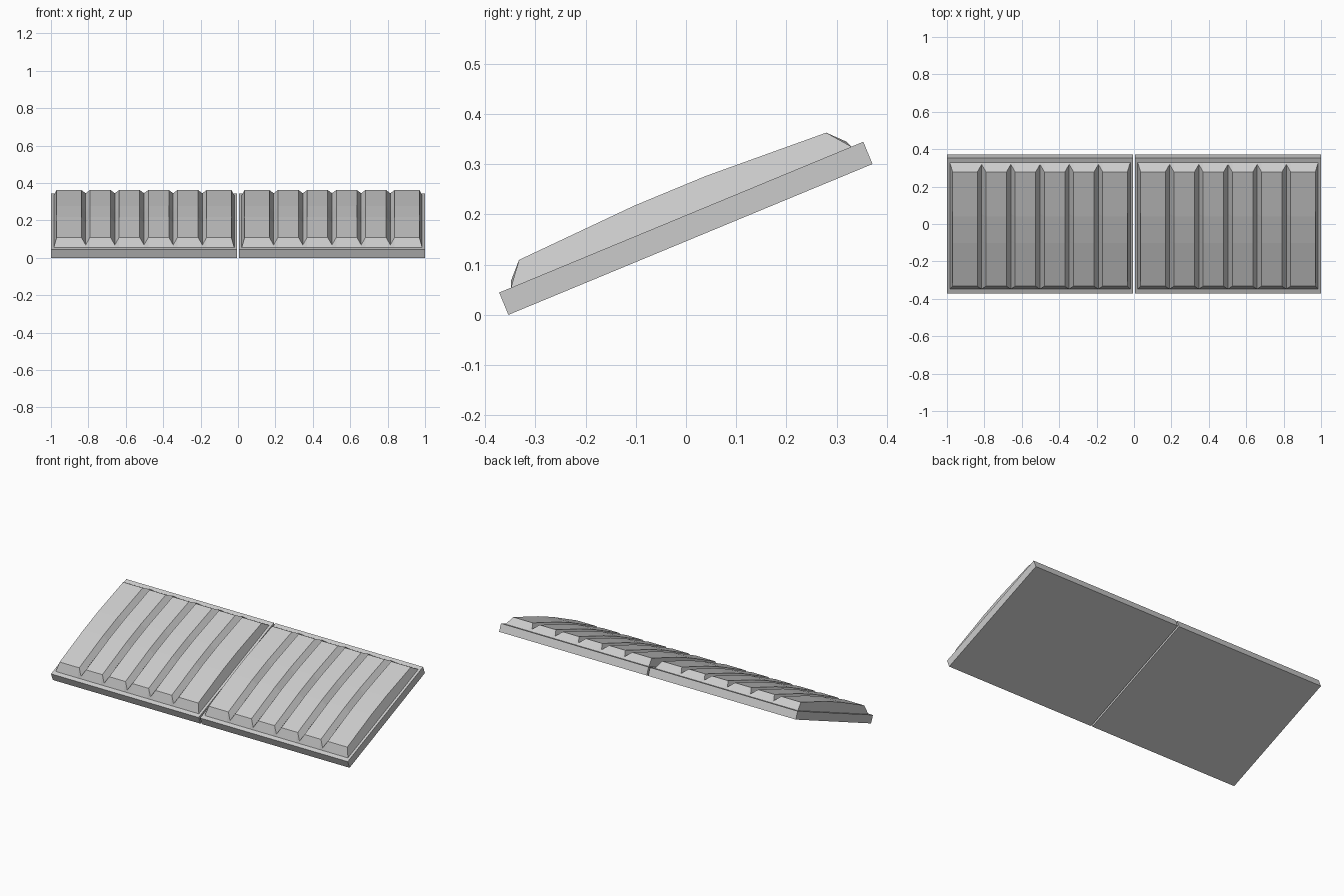
import bpy, bmesh, math
from mathutils import Matrix

if "Cube" in bpy.data.objects:
    bpy.data.objects.remove(bpy.data.objects["Cube"])

TILT = Matrix.Translation((0, -0.0095, 0.1946)) @ Matrix.Rotation(math.radians(22.5), 4, 'X')
HALF_W, HALF_L, THICK = 0.4975, 0.3925, 0.048


def add_object(name, bm, x):
    bmesh.ops.recalc_face_normals(bm, faces=bm.faces)
    mesh = bpy.data.meshes.new(name)
    bm.to_mesh(mesh)
    bm.free()
    ob = bpy.data.objects.new(name, mesh)
    ob.matrix_world = Matrix.Translation((x, 0, 0)) @ TILT
    bpy.context.collection.objects.link(ob)


def backing_board(name, x):
    bm = bmesh.new()
    bmesh.ops.create_cube(bm, size=1)
    bmesh.ops.scale(bm, vec=(2 * HALF_W, 2 * HALF_L, THICK), verts=bm.verts)
    bmesh.ops.translate(bm, vec=(0, 0, -THICK / 2), verts=bm.verts)
    add_object(name, bm, x)


def ribbed_pad(name, x):
    # Lengthwise profiles: raised rib and groove bottom
    rib = [(-0.331, 0.045), (-0.077, 0.057), (0.077, 0.057), (0.331, 0.045)]
    groove = [(-0.361, 0.0135), (-0.077, 0.02), (0.077, 0.02), (0.361, 0.0135)]
    # Columns across the width: (base x, top x, profile)
    columns = [(-0.4825, -0.467, rib)]
    for i in range(-2, 3):
        c = i * 0.156
        columns += [(c - 0.023, c - 0.023, rib), (c, c, groove), (c + 0.023, c + 0.023, rib)]
    columns.append((0.4825, 0.467, rib))

    bm = bmesh.new()
    loops = []
    for base_x, top_x, profile in columns:
        pts = [(base_x, -0.367, 0)] + [(top_x, y, z) for y, z in profile] + [(base_x, 0.367, 0)]
        loops.append([bm.verts.new(p) for p in pts])
    for a, b in zip(loops, loops[1:]):
        for k in range(len(a)):
            n = (k + 1) % len(a)
            bm.faces.new((a[k], a[n], b[n], b[k]))
    bm.faces.new(loops[0])
    bm.faces.new(loops[-1])
    add_object(name, bm, x)


# Two matching panels side by side
for side, x in (("left", -0.5025), ("right", 0.5025)):
    backing_board(side + "_backing_board", x)
    ribbed_pad(side + "_ribbed_pad", x)
